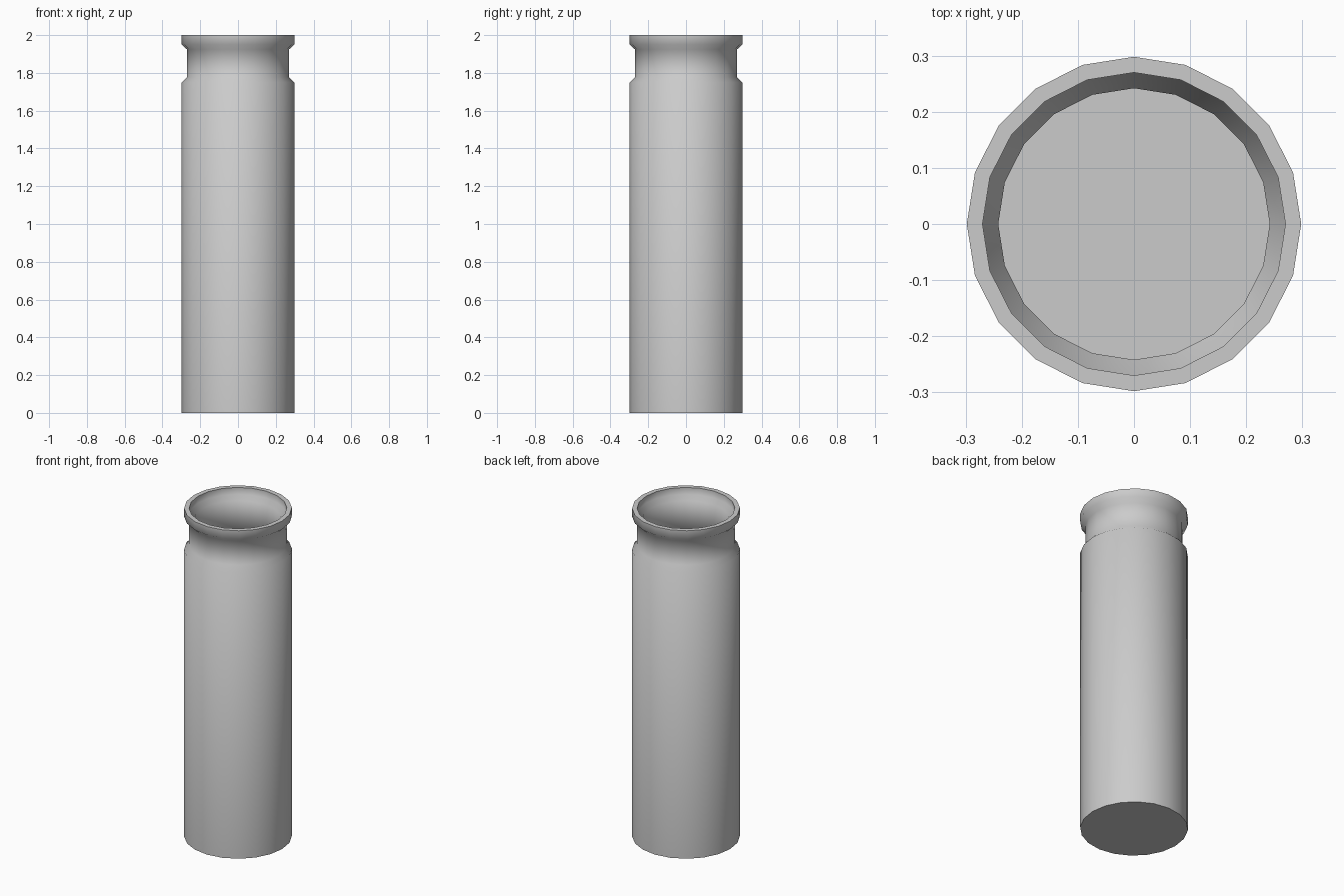
import bpy, bmesh, math

if "Cube" in bpy.data.objects:
    bpy.data.objects.remove(bpy.data.objects["Cube"])

SIDES = 20

# Half section: outer wall, rolled lip, then the inner wall down to the floor
profile = [
    (0.298, 0.0), (0.298, 1.75), (0.27, 1.778), (0.27, 1.924),
    (0.298, 1.95), (0.298, 2.0),
    (0.27, 2.0), (0.27, 1.958), (0.242, 1.932), (0.242, 1.77),
    (0.27, 1.742), (0.27, 0.028),
]

# Container body: rings joined into walls, closed at base and inner floor
bm = bmesh.new()
rings = []
for r, z in profile:
    rings.append([bm.verts.new((r * math.cos(2 * math.pi * i / SIDES),
                                r * math.sin(2 * math.pi * i / SIDES), z))
                  for i in range(SIDES)])
for lower, upper in zip(rings, rings[1:]):
    for i in range(SIDES):
        j = (i + 1) % SIDES
        bm.faces.new((lower[i], lower[j], upper[j], upper[i]))
bm.faces.new(rings[0][::-1])
bm.faces.new(rings[-1])
bmesh.ops.recalc_face_normals(bm, faces=bm.faces)

mesh = bpy.data.meshes.new("canister")
bm.to_mesh(mesh)
bm.free()
canister = bpy.data.objects.new("canister", mesh)
bpy.context.collection.objects.link(canister)

# Smooth walls with crisp rims
bpy.context.view_layer.objects.active = canister
canister.select_set(True)
bpy.ops.object.shade_smooth_by_angle(angle=math.radians(60))
